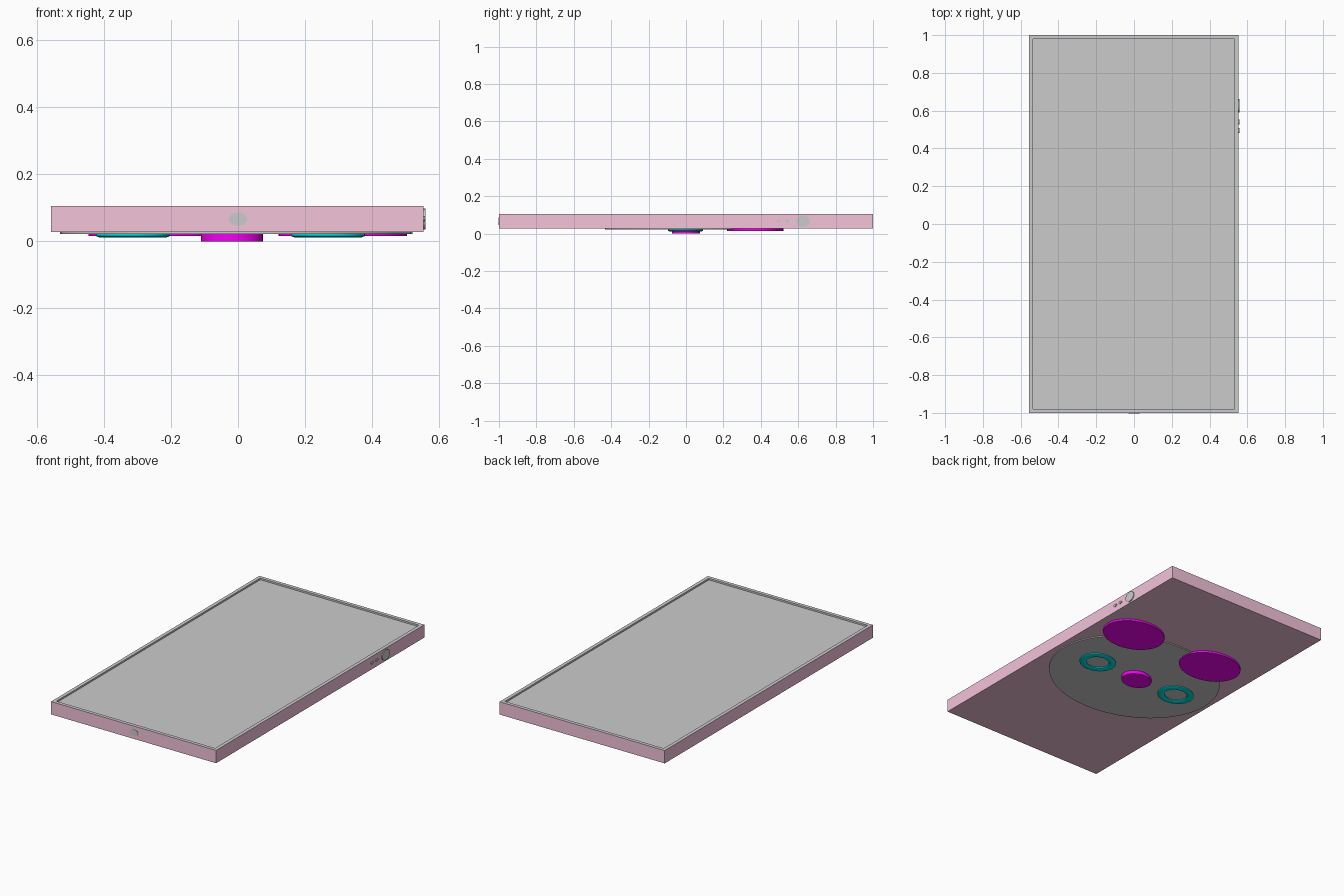
import bpy, bmesh, math
from mathutils import Matrix, Vector

if "Cube" in bpy.data.objects:
    bpy.data.objects.remove(bpy.data.objects["Cube"])


def material(name, rgb):
    m = bpy.data.materials.new(name)
    m.diffuse_color = (*rgb, 1)
    m.use_nodes = True
    m.node_tree.nodes["Principled BSDF"].inputs["Base Color"].default_value = m.diffuse_color
    return m


pink = material("pink", (0.9, 0.55, 0.70))
magenta = material("magenta", (0.9, 0.0, 0.9))
teal = material("teal", (0.0, 0.75, 0.75))


def add(name, bm, mats=(), smooth=True):
    mesh = bpy.data.meshes.new(name)
    bm.to_mesh(mesh)
    bm.free()
    for m in mats:
        mesh.materials.append(m)
    ob = bpy.data.objects.new(name, mesh)
    bpy.context.collection.objects.link(ob)
    if smooth:
        bpy.ops.object.select_all(action='DESELECT')
        ob.select_set(True)
        bpy.context.view_layer.objects.active = ob
        bpy.ops.object.shade_smooth_by_angle(angle=math.radians(35))
    return ob


def disc(name, centre, size, axis='Z', mat=None):
    """Elliptical disc; size is two radii in the plane, then full thickness."""
    bm = bmesh.new()
    bmesh.ops.create_cone(bm, cap_ends=True, segments=48, radius1=1, radius2=1, depth=1)
    bmesh.ops.scale(bm, vec=size, verts=bm.verts)
    turn = {'Z': Matrix(),
            'X': Matrix(((0, 0, 1, 0), (1, 0, 0, 0), (0, 1, 0, 0), (0, 0, 0, 1))),
            'Y': Matrix.Rotation(math.radians(90), 4, 'X')}[axis]
    bmesh.ops.transform(bm, matrix=Matrix.Translation(centre) @ turn, verts=bm.verts)
    return add(name, bm, [mat] if mat else [])


def ring(name, centre, rx, ry, inner, z0, z1, mat):
    """Flat elliptical ring with softened rims, swept from a small section."""
    bm = bmesh.new()
    b = (z1 - z0) * 0.3
    w = 1 - inner
    section = [(inner, z1), (inner, z0 + b), (inner + 0.2 * w, z0),
               (1 - 0.2 * w, z0), (1, z0 + b), (1, z1)]
    n = 48
    loops = []
    for i in range(n):
        a = 2 * math.pi * i / n
        loops.append([bm.verts.new((centre[0] + rx * r * math.cos(a),
                                    centre[1] + ry * r * math.sin(a), z)) for r, z in section])
    for i in range(n):
        p, q = loops[i], loops[(i + 1) % n]
        for j in range(len(section)):
            k = (j + 1) % len(section)
            bm.faces.new((p[j], q[j], q[k], p[k]))
    bmesh.ops.recalc_face_normals(bm, faces=bm.faces)
    return add(name, bm, [mat])


# Case body: pink shell, grey top rim and recessed screen
bm = bmesh.new()
bmesh.ops.create_cube(bm, size=1)
bmesh.ops.scale(bm, vec=(1.11, 2, 0.078), verts=bm.verts)
bmesh.ops.translate(bm, vec=(-0.002, 0, 0.066), verts=bm.verts)
top = max(bm.faces, key=lambda f: f.calc_center_median().z)
top.material_index = 1
bmesh.ops.inset_individual(bm, faces=[top], thickness=0.03)
screen = bmesh.ops.extrude_discrete_faces(bm, faces=[top])['faces'][0]
bmesh.ops.translate(bm, vec=(0, 0, -0.01), verts=screen.verts)
for f in bm.faces:
    if f.calc_center_median().z > 0.09:
        f.material_index = 1
add("case_body", bm, [pink, None], smooth=False)

# Buttons on the right side and the front end
disc("side_button", (0.555, 0.625, 0.066), (0.036, 0.031, 0.007), 'X')
for i, y in enumerate((0.495, 0.54)):
    disc(f"side_dot_{i}", (0.555, y, 0.067), (0.012, 0.008, 0.006), 'X')
disc("front_button", (0.0, -0.999, 0.066), (0.028, 0.020, 0.006), 'Y')

# Animal face on the underside
disc("face_plate", (-0.005, -0.003, 0.025), (0.525, 0.43, 0.008))
disc("nose", (-0.018, 0.0, 0.012), (0.092, 0.075, 0.024), mat=magenta)
for side, ear_x, eye_x in (("right", 0.312, 0.268), ("left", -0.255, -0.313)):
    disc(f"ear_{side}", (ear_x, 0.37, 0.0215), (0.191, 0.15, 0.013), mat=magenta)
    ring(f"eye_{side}", (eye_x, -0.003), 0.11, 0.094, 0.62, 0.012, 0.024, teal)
